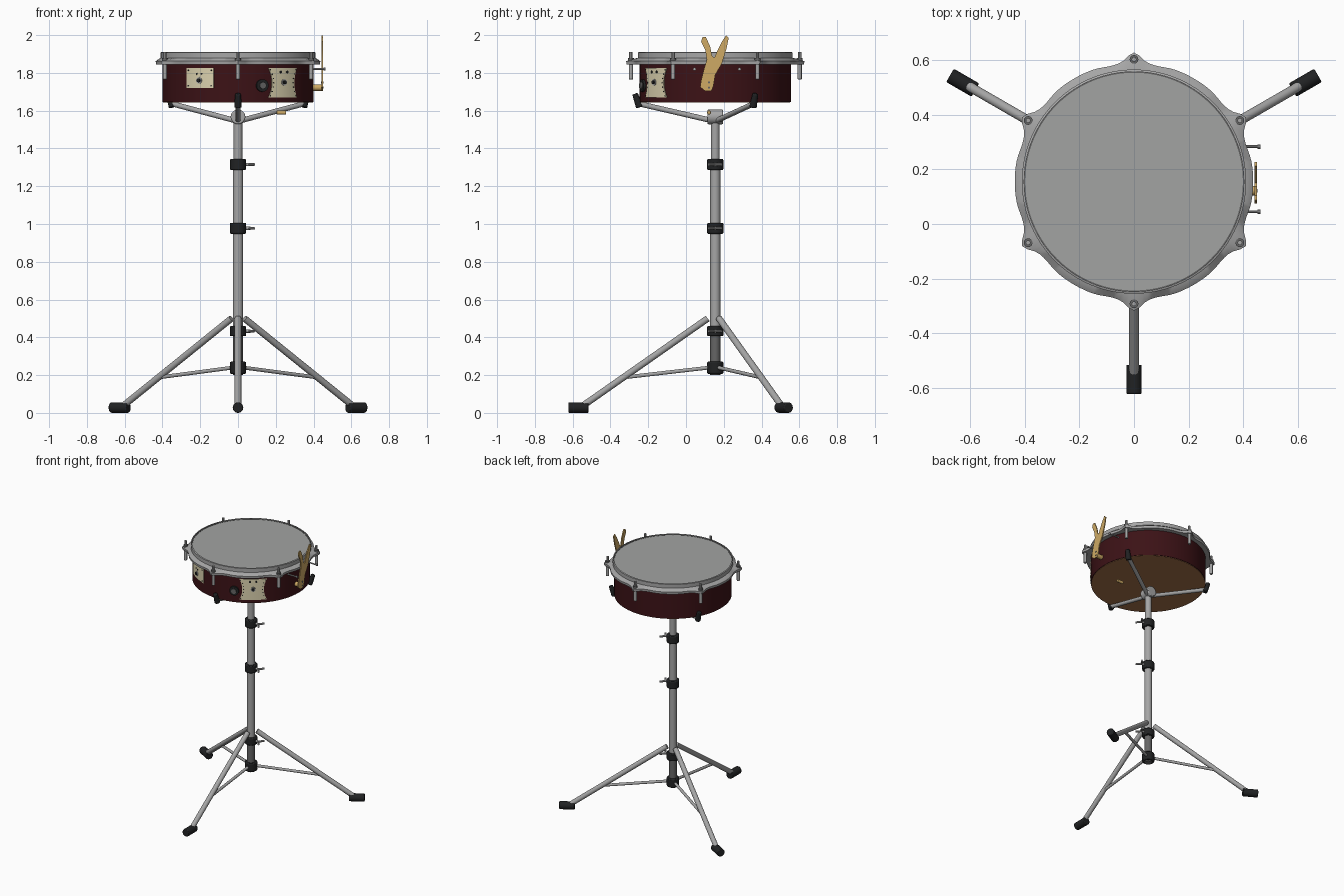
import bpy, bmesh
from math import sin, cos, pi, radians, exp
from mathutils import Vector

if "Cube" in bpy.data.objects:
    bpy.data.objects.remove(bpy.data.objects["Cube"])

CY = 0.155                      # drum and column axis
parts = []


def material(name, r, g, b):
    m = bpy.data.materials.new(name)
    m.use_nodes = True
    m.diffuse_color = (r, g, b, 1)
    m.node_tree.nodes["Principled BSDF"].inputs["Base Color"].default_value = (r, g, b, 1)
    return m


STEEL = material("steel", 0.38, 0.38, 0.38)
DARK = material("dark steel", 0.13, 0.13, 0.13)
SKIN = material("drum skin", 0.36, 0.37, 0.36)
RED = material("dark red lacquer", 0.045, 0.006, 0.008)
WOOD = material("brown wood", 0.36, 0.16, 0.065)
BLACK = material("black rubber", 0.015, 0.016, 0.017)
CREAM = material("cream plate", 0.72, 0.65, 0.43)
GOLD = material("gold", 0.62, 0.4, 0.13)


def add(name, verts, faces, mat):
    me = bpy.data.meshes.new(name)
    me.from_pydata([tuple(v) for v in verts], [], faces)
    bm = bmesh.new()
    bm.from_mesh(me)
    bmesh.ops.recalc_face_normals(bm, faces=bm.faces)
    bm.to_mesh(me)
    bm.free()
    me.materials.append(mat)
    ob = bpy.data.objects.new(name, me)
    bpy.context.collection.objects.link(ob)
    parts.append(ob)
    return ob


def at(radial, deg, z):
    """Point around the drum axis."""
    a = radians(deg)
    return Vector((radial * cos(a), CY + radial * sin(a), z))


def rod(name, a, b, r, mat, sides=20, r2=None, bevel=0):
    """Capped cylinder between two points."""
    a, b = Vector(a), Vector(b)
    q = (b - a).to_track_quat('Z', 'Y')
    ends = [(a, r), (b, r if r2 is None else r2)]
    verts = [p + q @ Vector((k * cos(2 * pi * i / sides), k * sin(2 * pi * i / sides), 0))
             for p, k in ends for i in range(sides)]
    faces = [(i, (i + 1) % sides, sides + (i + 1) % sides, sides + i) for i in range(sides)]
    faces += [tuple(range(sides)), tuple(range(sides, 2 * sides))]
    ob = add(name, verts, faces, mat)
    if bevel:
        m = ob.modifiers.new("rounded rim", 'BEVEL')
        m.width, m.segments = bevel, 2
        m.limit_method, m.angle_limit = 'ANGLE', radians(50)
    return ob


def ring(name, profile, mat, bump=None, n=144):
    """Closed cross-section swept around the drum axis; bump widens outer points."""
    k = len(profile)
    verts = []
    for i in range(n):
        deg = 360 * i / n
        for r, z, outer in profile:
            verts.append(at(r + (bump(deg) if bump and outer else 0), deg, z))
    faces = [(i * k + j, i * k + (j + 1) % k, (i + 1) % n * k + (j + 1) % k, (i + 1) % n * k + j)
             for i in range(n) for j in range(k)]
    return add(name, verts, faces, mat)


def curved_plate(name, deg, half, z0, z1, waist, mat):
    """Thin plate wrapped on the shell, with an optional narrow waist."""
    cols, rows = 12, 12
    verts, faces = [], []
    for r in (0.397, 0.405):
        for j in range(rows + 1):
            v = 2 * j / rows - 1
            w = half * (1 - waist * (1 - v * v))
            verts += [at(r, deg + w * (2 * i / cols - 1), z0 + (z1 - z0) * j / rows)
                      for i in range(cols + 1)]
    s, layer = cols + 1, (cols + 1) * (rows + 1)
    for j in range(rows):
        for i in range(cols):
            f = (j * s + i, j * s + i + 1, (j + 1) * s + i + 1, (j + 1) * s + i)
            faces += [f, tuple(x + layer for x in f)]
    rim = [i for i in range(s)] + [j * s + cols for j in range(1, rows + 1)]
    rim += [rows * s + i for i in range(cols - 1, -1, -1)] + [j * s for j in range(rows - 1, 0, -1)]
    for a, b in zip(rim, rim[1:] + rim[:1]):
        faces.append((a, b, b + layer, a + layer))
    return add(name, verts, faces, mat)


def stud(name, deg, z, r, mat, out=0.408, sides=12):
    return rod(name, at(0.39, deg, z), at(out, deg, z), r, mat, sides)


# Drum shell, heads and hoop
ring("drum_shell", [(0.385, 1.646, 0), (0.4, 1.646, 0), (0.4, 1.87, 0), (0.385, 1.87, 0)], RED)
rod("bottom_board", (0, CY, 1.643), (0, CY, 1.655), 0.396, WOOD, 96)
rod("drum_head", (0, CY, 1.88), (0, CY, 1.903), 0.399, SKIN, 96)
ring("head_seam", [(0.398, 1.89, 0), (0.403, 1.89, 0), (0.403, 1.905, 0), (0.398, 1.905, 0)], DARK)
ring("hoop_wall", [(0.402, 1.85, 0), (0.41, 1.85, 0), (0.41, 1.908, 0), (0.402, 1.911, 0)], STEEL)


def ear(deg):
    d = (deg - 30 + 30) % 60 - 30
    return 0.036 * exp(-(d / 4.2) ** 2) - 0.005 * exp(-((abs(d) - 12) / 5) ** 2)


ring("hoop_flange", [(0.398, 1.845, 0), (0.434, 1.845, 1), (0.436, 1.862, 1), (0.41, 1.88, 0),
                     (0.398, 1.88, 0)], STEEL, ear)

# Tension rods with tubes and nuts
for i in range(6):
    d = 30 + 60 * i
    rod("tension_tube", at(0.447, d, 1.765), at(0.447, d, 1.868), 0.011, STEEL, 16, bevel=0.003)
    rod("tension_collar", at(0.447, d, 1.864), at(0.447, d, 1.878), 0.016, DARK, 16)
    rod("tension_nut", at(0.447, d, 1.872), at(0.447, d, 1.91), 0.009, STEEL, 8)

# Plates, studs and knobs on the shell
curved_plate("square_plate", -120.5, 12, 1.72, 1.825, 0, CREAM)
curved_plate("waisted_plate", -53, 13.5, 1.67, 1.825, 0.22, CREAM)
for s in (-1, 1):
    for k in range(7):
        v = k / 3 - 1
        stud("waisted_plate_stud", -53 + s * 12 * (1 - 0.24 * (1 - v * v)), 1.7475 + 0.069 * v,
             0.0035, BLACK, 0.407, 8)
    stud("plate_top_stud", -53 + s * 3, 1.805, 0.007, BLACK)
    for z in (1.732, 1.813):
        stud("square_plate_stud", -120.5 + s * 10, z, 0.004, BLACK, 0.407, 8)
    stud("square_plate_hole", -120.5 + s * 2, 1.795, 0.005, BLACK)
for d, z in ((-120.5, 1.76), (-53, 1.75)):
    stud("plate_washer", d, z, 0.017, STEEL, 0.408, 20)
    stud("plate_centre", d, z, 0.01, BLACK, 0.416, 16)
stud("black_knob", -71.5, 1.733, 0.033, BLACK, 0.412, 28)
stud("black_knob_cap", -71.5, 1.733, 0.018, DARK, 0.42, 20)
for y in (0.045, 0.283):
    rod("side_pin", (0.37, y, 1.82), (0.462, y, 1.82), 0.005, STEEL, 10)
    rod("side_pin_tip", (0.452, y, 1.82), (0.463, y, 1.82), 0.008, STEEL, 10)

# Forked gold handle on the left side
fork = [(0.10, 1.705), (0.135, 1.705), (0.145, 1.73), (0.155, 1.79), (0.19, 1.85), (0.215, 1.93),
        (0.226, 1.985), (0.212, 1.998), (0.19, 1.965), (0.165, 1.915), (0.15, 1.88), (0.138, 1.89),
        (0.128, 1.94), (0.105, 1.99), (0.088, 1.99), (0.08, 1.965), (0.102, 1.92), (0.11, 1.87),
        (0.095, 1.82), (0.08, 1.76), (0.075, 1.725)]
n = len(fork)
add("forked_handle", [(x, y, z) for x in (0.441, 0.449) for y, z in fork],
    [tuple(range(n)), tuple(range(n, 2 * n))] +
    [(i, (i + 1) % n, n + (i + 1) % n, n + i) for i in range(n)], GOLD)
rod("handle_mount", (0.39, 0.122, 1.722), (0.447, 0.122, 1.722), 0.017, GOLD, bevel=0.004)
for z in (1.722, 1.75):
    rod("handle_screw", (0.44, 0.122, z), (0.452, 0.122, z), 0.006, DARK, 10)

# Basket head, three arms and rubber grips
rod("tilter_barrel", (0, CY - 0.042, 1.567), (0, CY + 0.042, 1.567), 0.039, STEEL, 28, bevel=0.006)
rod("tilter_knob", (0.205, 0.122, 1.59), (0.255, 0.122, 1.59), 0.011, GOLD, 14, bevel=0.003)
for d in (30, 150, 270):
    rod("basket_arm", at(0.02, d, 1.548), at(0.405, d, 1.637), 0.014, STEEL)
    rod("basket_grip", at(0.4, d, 1.618), at(0.425, d, 1.69), 0.02, BLACK, 16, 0.015, bevel=0.005)

# Telescopic column
rod("lower_tube", (0, CY, 0.2), (0, CY, 0.44), 0.027, DARK, 24)
rod("middle_tube", (0, CY, 0.43), (0, CY, 1.31), 0.027, STEEL, 24)
rod("upper_tube", (0, CY, 1.3), (0, CY, 1.56), 0.023, STEEL, 24)

# Collars, with wing bolts on the clamping ones
for z, h, wing in ((1.315, 0.029, 1), (0.977, 0.029, 1), (0.433, 0.027, 1), (0.239, 0.032, 0)):
    rod("collar", (0, CY, z - h), (0, CY, z + h), 0.043, BLACK, 24, bevel=0.006)
    if wing:
        rod("wing_bolt", (0.03, CY, z), (0.066, CY, z), 0.009, STEEL, 12)
        for s in (-1, 1):
            rod("wing", (0.058, CY, z), (0.086, CY + s * 0.034, z), 0.007, STEEL, 10)

# Tripod legs, braces and rubber feet
for d in (30, 150, 270):
    rod("leg", at(0.04, d, 0.5), at(0.705, d, 0.035), 0.0175, STEEL, 20)
    rod("brace", at(0.03, d, 0.24), at(0.465, d, 0.19), 0.01, STEEL, 14)
    rod("foot", at(0.67, d, 0.028), at(0.777, d, 0.028), 0.028, BLACK, 20, bevel=0.005)

# Smooth shading with sharp edges kept
bpy.ops.object.select_all(action='DESELECT')
for ob in parts:
    ob.select_set(True)
bpy.context.view_layer.objects.active = parts[0]
bpy.ops.object.shade_smooth_by_angle(angle=radians(35))
